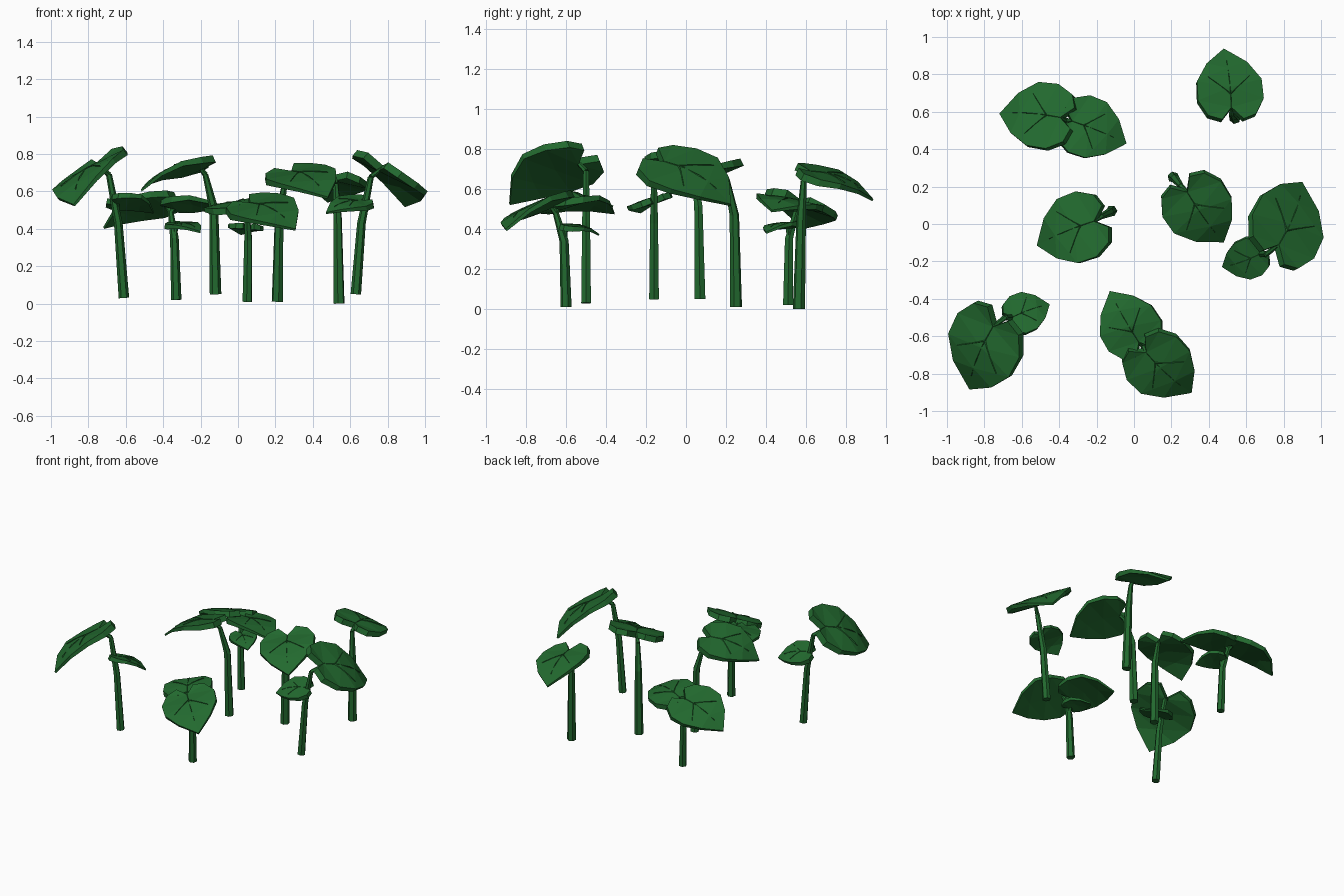
import bpy, bmesh, math
from mathutils import Vector, Matrix

if "Cube" in bpy.data.objects:
    bpy.data.objects.remove(bpy.data.objects["Cube"])

green = bpy.data.materials.new("leaf green")
green.diffuse_color = (0.016, 0.142, 0.028, 1)
green.use_nodes = True
green.node_tree.nodes["Principled BSDF"].inputs["Base Color"].default_value = green.diffuse_color
UP = Vector((0, 0, 1))

# half outline of the heart leaf: (along, across), in leaf lengths
HALF = [(-0.2, 0.17), (-0.12, 0.38), (0.12, 0.52), (0.42, 0.51), (0.72, 0.32)]
SPINE = [(0, 0), (0.3, 0), (0.62, 0), (1, 0)]
# fan between spine (s) and outline (h)
FAN = ["s0 h0 h1", "s0 h1 h2", "s0 h2 s1", "s1 h2 h3", "s1 h3 s2", "s2 h3 h4", "s2 h4 s3"]


def finish(bm, name, matrix):
    bmesh.ops.recalc_face_normals(bm, faces=bm.faces)
    bm.transform(matrix)
    me = bpy.data.meshes.new(name)
    bm.to_mesh(me)
    bm.free()
    me.materials.append(green)
    ob = bpy.data.objects.new(name, me)
    bpy.context.collection.objects.link(ob)


def tube(name, pts, matrix, sides=6):
    """Tapered tube through (x, y, z, radius) points."""
    bm = bmesh.new()
    rings = []
    for i, (x, y, z, r) in enumerate(pts):
        a, b = pts[max(i - 1, 0)], pts[min(i + 1, len(pts) - 1)]
        d = Vector(b[:3]) - Vector(a[:3])
        q = UP.rotation_difference(d.normalized())
        rings.append([bm.verts.new(Vector((x, y, z)) + q @ Vector(
            (r * math.cos(k * math.tau / sides), r * math.sin(k * math.tau / sides), 0)))
            for k in range(sides)])
    for lo, hi in zip(rings, rings[1:]):
        for k in range(sides):
            j = (k + 1) % sides
            bm.faces.new((lo[k], lo[j], hi[j], hi[k]))
    bm.faces.new(rings[0])
    bm.faces.new(rings[-1])
    finish(bm, name, matrix)


def leaf(name, base, tip, roll, matrix):
    """Thick heart leaf with raised veins, arched from base to tip."""
    base, tip = Vector(base), Vector(tip)
    L = (tip - base).length
    u = (tip - base).normalized()
    side = u.cross(UP).normalized()
    v = Matrix.Rotation(math.radians(roll), 3, u) @ side
    n = v.cross(u)

    def surf(a, b, lift=0.0):
        arch = 0.46 * a * (1 - a) if a > 0 else 0
        return base + u * (a * L) + v * (b * L) + n * (L * (arch - 0.05 * b * b) + lift)

    def thick(a):
        return (0.02 + 0.055 * L) * (1 - 0.7 * max(a, 0))

    bm = bmesh.new()
    V = {}
    for low in (0, 1):
        for i, (a, b) in enumerate(SPINE):
            V["s%d" % i, 0, low] = bm.verts.new(surf(a, b, -low * thick(a)))
        for i, (a, b) in enumerate(HALF):
            for s in (1, -1):
                V["h%d" % i, s, low] = bm.verts.new(surf(a, b * s, -low * thick(a)))

    def get(key, s, low):
        return V[key, 0 if key[0] == "s" else s, low]

    rim = ["s0", "h0", "h1", "h2", "h3", "h4", "s3"]
    for s in (1, -1):
        for low in (0, 1):
            for tri in FAN:
                bm.faces.new([get(k, s, low) for k in tri.split()])
        for p, q in zip(rim, rim[1:]):
            bm.faces.new((get(p, s, 0), get(q, s, 0), get(q, s, 1), get(p, s, 1)))

    # veins: slim tapered ridges
    veins = [((0, 0), (0.75, 0))]
    for s in (1, -1):
        veins += [((0.2, 0), (0.48, 0.33 * s))]
    for (a0, b0), (a1, b1) in veins:
        across = Vector((-(b1 - b0), a1 - a0)).normalized() * 0.02
        prev = None
        for k in range(4):
            t = k / 3
            a, b, w = a0 + (a1 - a0) * t, b0 + (b1 - b0) * t, 1 - 0.85 * t
            ring = [bm.verts.new(surf(a + across.x * w, b + across.y * w, -0.008)),
                    bm.verts.new(surf(a, b, 0.002)),
                    bm.verts.new(surf(a - across.x * w, b - across.y * w, -0.008))]
            if prev:
                for i in range(3):
                    j = (i + 1) % 3
                    bm.faces.new((prev[i], prev[j], ring[j], ring[i]))
            else:
                bm.faces.new(ring)
            prev = ring
        bm.faces.new(prev)
    finish(bm, name, matrix)


# plant kinds, relative to the stem foot:
# stem path, then leaves as (start on stem, leaf base, leaf tip, roll)
KINDS = {
    "tall": ([(0, 0, 0, .028), (-.03, 0, .40, .023), (-.08, 0, .66, .016)],
             [((-.08, 0, .66), (-.145, -.05, .725), (-.27, -.385, .50), 27),
              ((-.035, 0, .43), (-.035, .005, .53), (.16, .07, .46), -18)]),
    "bushy": ([(0, 0, 0, .028), (-.01, .005, .33, .023), (-.03, .042, .47, .015)],
              [((-.03, .042, .47), (-.065, .06, .53), (-.39, .08, .39), 19),
               ((-.03, .042, .47), (0, .04, .52), (.29, -.08, .475), -10),
               ((-.01, .005, .33), (0, 0, .41), (.13, -.11, .365), 5)]),
    "single": ([(0, 0, 0, .031), (-.01, -.008, .46, .024), (-.055, -.03, .64, .015)],
               [((-.055, -.03, .64), (-.095, -.055, .70), (-.40, -.185, .56), 13)]),
    "upright": ([(0, 0, 0, .031), (-.01, -.01, .46, .024), (-.02, -.022, .64, .015)],
                [((-.02, -.022, .64), (-.055, -.03, .69), (-.355, -.13, .55), 13)]),
}

# kind, foot x, y, z, turn in degrees, width scale, height scale
PLANTS = [
    ("tall", -.61, -.50, .03, 0, 1, 1),
    ("tall", .63, -.16, .05, 180, 1, .95),
    ("bushy", -.33, .51, .02, 0, 1, 1),
    ("bushy", .05, -.60, .01, 142, 1, 1),
    ("single", -.12, .07, .05, 0, 1, 1),
    ("single", .21, .25, .01, 103, 1, 1),
    ("upright", .54, .565, 0, -101, 1, 1),
]

for i, (kind, x, y, z, turn, sw, sh) in enumerate(PLANTS):
    m = (Matrix.Translation((x, y, z)) @ Matrix.Rotation(math.radians(turn), 4, 'Z')
         @ Matrix.Diagonal((sw, sw, sh, 1)))
    path, leaves = KINDS[kind]
    tube("stem_%d" % i, path, m)
    for j, (start, base, tip, roll) in enumerate(leaves):
        end = Vector(base) - Vector((0, 0, .012))
        tube("leaf_stalk_%d_%d" % (i, j), [(*start, .015), (*end, .010)], m)
        leaf("leaf_%d_%d" % (i, j), base, tip, roll, m)
